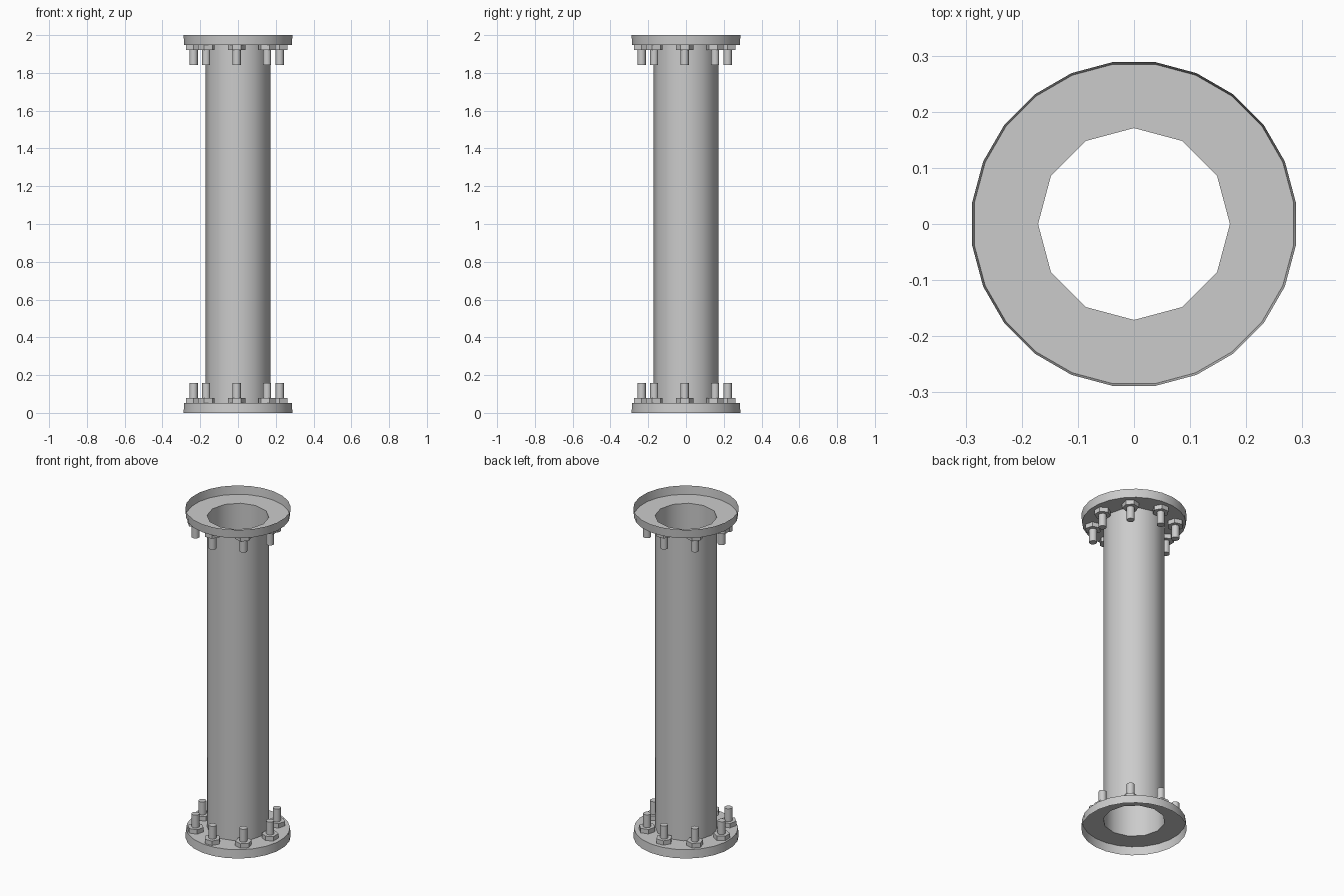
import bpy
import bmesh
import math
from mathutils import Matrix, Vector

cube = bpy.data.objects.get("Cube")
if cube:
    bpy.data.objects.remove(cube, do_unlink=True)

steel = bpy.data.materials.new("light grey steel")
steel.use_nodes = True
GREY = (0.6, 0.6, 0.6, 1)
steel.diffuse_color = GREY
steel.node_tree.nodes["Principled BSDF"].inputs["Base Color"].default_value = GREY

PIPE_R, PLATE_R, RIM_R = 0.171, 0.287, 0.291
PLATE_Z = 0.052
BOLT_CIRCLE, BOLT_COUNT, BOLT_SHIFT = 0.228, 8, -0.007


def finish(name, bm):
    """Turn a bmesh into a smooth-shaded object with sharp corners kept."""
    mesh = bpy.data.meshes.new(name)
    bm.to_mesh(mesh)
    bm.free()
    obj = bpy.data.objects.new(name, mesh)
    bpy.context.collection.objects.link(obj)
    mesh.materials.append(steel)
    bpy.ops.object.select_all(action="DESELECT")
    obj.select_set(True)
    bpy.context.view_layer.objects.active = obj
    bpy.ops.object.shade_smooth_by_angle(angle=math.radians(35))
    return obj


def ring(bm, radius, z, sides, turn=0.0):
    step = math.tau / sides
    return [bm.verts.new((radius * math.cos(i * step + turn),
                          radius * math.sin(i * step + turn), z))
            for i in range(sides)]


def bridge(bm, low, high):
    for i in range(len(low)):
        j = (i + 1) % len(low)
        bm.faces.new((low[i], low[j], high[j], high[i]))


def prism(bm, radius, low, high, sides, centre, turn):
    place = Matrix.Translation(Vector((*centre, (low + high) / 2))) @ Matrix.Rotation(turn, 4, "Z")
    bmesh.ops.create_cone(bm, cap_ends=True, segments=sides, radius1=radius,
                          radius2=radius, depth=high - low, matrix=place)


# Open pipe between the two flange plates
bm = bmesh.new()
bridge(bm, ring(bm, PIPE_R, PLATE_Z, 12), ring(bm, PIPE_R, 2 - PLATE_Z, 12))
finish("pipe", bm)

for end in ("bottom", "top"):
    flip = end == "top"

    # Flange: flat plate with a hole and a thin rim open to the outside
    bm = bmesh.new()
    turn = math.radians(7.5)
    rim = ring(bm, RIM_R, 0, 24, turn)
    plate = ring(bm, PLATE_R, PLATE_Z, 24, turn)
    hole = ring(bm, PIPE_R, PLATE_Z, 12)
    bridge(bm, rim, plate)
    for i in range(12):
        a, b, c = plate[2 * i - 1], plate[2 * i], plate[2 * i + 1]
        bm.faces.new((hole[i], a, b))
        bm.faces.new((hole[i], b, c, hole[(i + 1) % 12]))
    bmesh.ops.recalc_face_normals(bm, faces=bm.faces)
    parts = [finish(end + "_flange", bm)]

    # Ring of hexagonal nuts and round bolt shanks
    nuts, shanks = bmesh.new(), bmesh.new()
    for i in range(BOLT_COUNT):
        angle = i * math.tau / BOLT_COUNT
        centre = (BOLT_CIRCLE * math.cos(angle) + BOLT_SHIFT,
                  BOLT_CIRCLE * math.sin(angle) + BOLT_SHIFT)
        prism(nuts, 0.046, PLATE_Z + 0.001, 0.08, 6, centre, angle)
        prism(shanks, 0.022, 0.079, 0.158, 12, centre, angle)
    parts += [finish(end + "_nuts", nuts), finish(end + "_bolts", shanks)]

    # The upper end is the lower one mirrored in height
    if flip:
        for part in parts:
            part.data.transform(Matrix.Translation((0, 0, 2)) @ Matrix.Scale(-1, 4, (0, 0, 1)))
            part.data.flip_normals()
